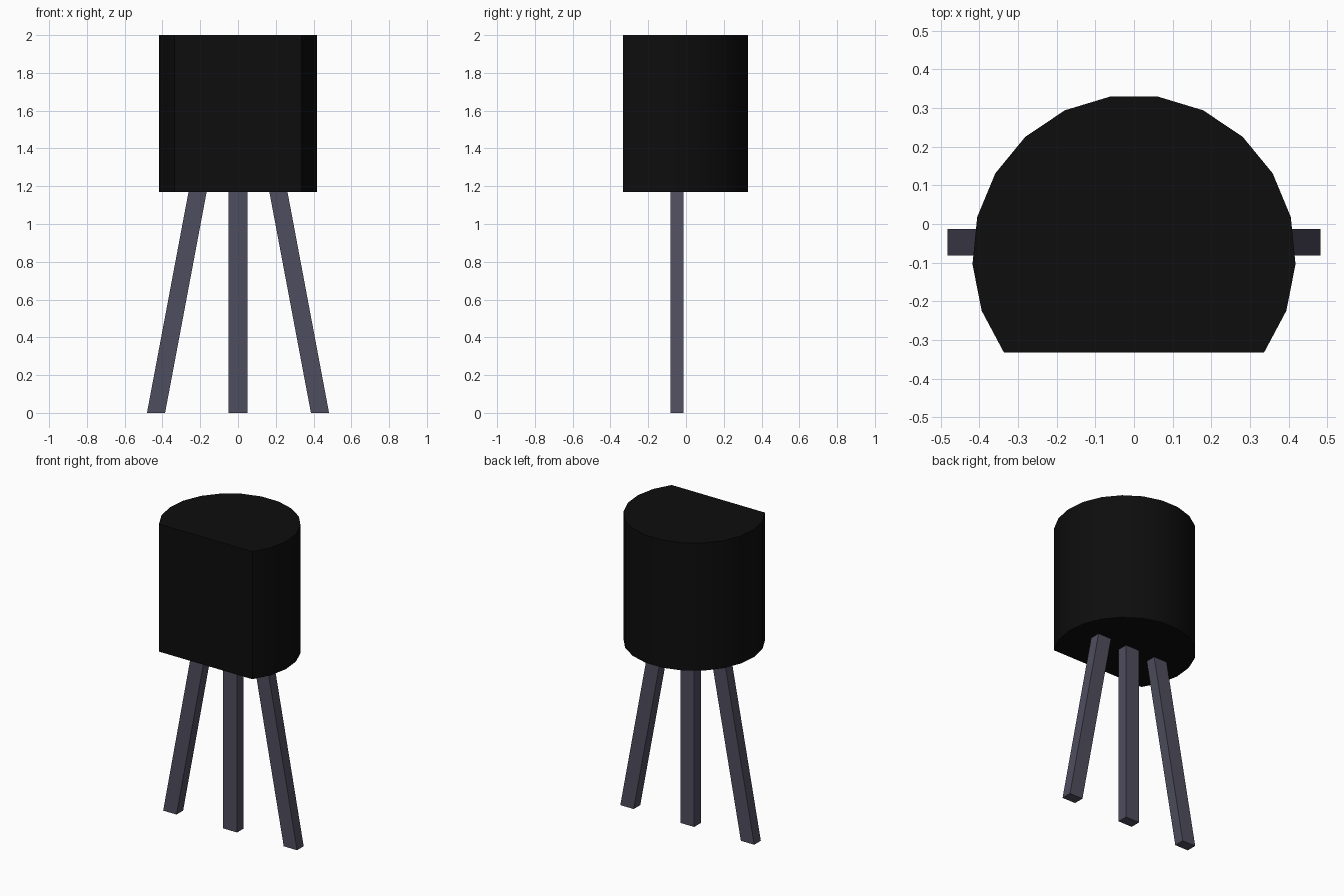
import bpy
import bmesh
from math import radians, sin, cos

cube = bpy.data.objects.get("Cube")
if cube:
    bpy.data.objects.remove(cube, do_unlink=True)


def make_material(name, color, roughness):
    mat = bpy.data.materials.new(name)
    mat.use_nodes = True
    mat.diffuse_color = color
    bsdf = mat.node_tree.nodes["Principled BSDF"]
    bsdf.inputs["Base Color"].default_value = color
    bsdf.inputs["Roughness"].default_value = roughness
    return mat


def loft(name, bottom, top, mat):
    """Closed prism between two matching outlines."""
    bm = bmesh.new()
    low = [bm.verts.new(p) for p in bottom]
    high = [bm.verts.new(p) for p in top]
    bm.faces.new(low)
    bm.faces.new(high)
    for i in range(len(low)):
        j = (i + 1) % len(low)
        bm.faces.new((low[i], low[j], high[j], high[i]))
    bmesh.ops.recalc_face_normals(bm, faces=bm.faces)
    mesh = bpy.data.meshes.new(name)
    bm.to_mesh(mesh)
    bm.free()
    mesh.materials.append(mat)
    obj = bpy.data.objects.new(name, mesh)
    bpy.context.collection.objects.link(obj)
    return obj


black = make_material("black_plastic", (0.004, 0.004, 0.004, 1), 0.6)
metal = make_material("grey_metal", (0.078, 0.075, 0.112, 1), 0.5)

# Body: cylinder with a flat front
RADIUS, CENTRE_Y, BODY_Z, TOP_Z = 0.418, -0.084, 1.17, 2.0
START, SIDES = -36.5, 15
STEP = (180 - 2 * START) / SIDES
angles = [radians(START + i * STEP) for i in range(SIDES + 1)]
outline = [(RADIUS * cos(a), CENTRE_Y + RADIUS * sin(a)) for a in angles]
body = loft("body", [(x, y, BODY_Z) for x, y in outline],
            [(x, y, TOP_Z) for x, y in outline], black)
bpy.ops.object.select_all(action="DESELECT")
body.select_set(True)
bpy.context.view_layer.objects.active = body
bpy.ops.object.shade_smooth_by_angle(angle=radians(30))


# Legs: straight middle one, splayed outer pair with level feet
def leg_section(x, half, z):
    front, back = -0.081, -0.013
    return [(x - half, front, z), (x + half, front, z),
            (x + half, back, z), (x - half, back, z)]


for name, side, half in (("right_leg", -1, 0.048), ("middle_leg", 0, 0.05),
                         ("left_leg", 1, 0.048)):
    loft(name, leg_section(side * 0.434, half, 0),
         leg_section(side * 0.214, half, BODY_Z), metal)
